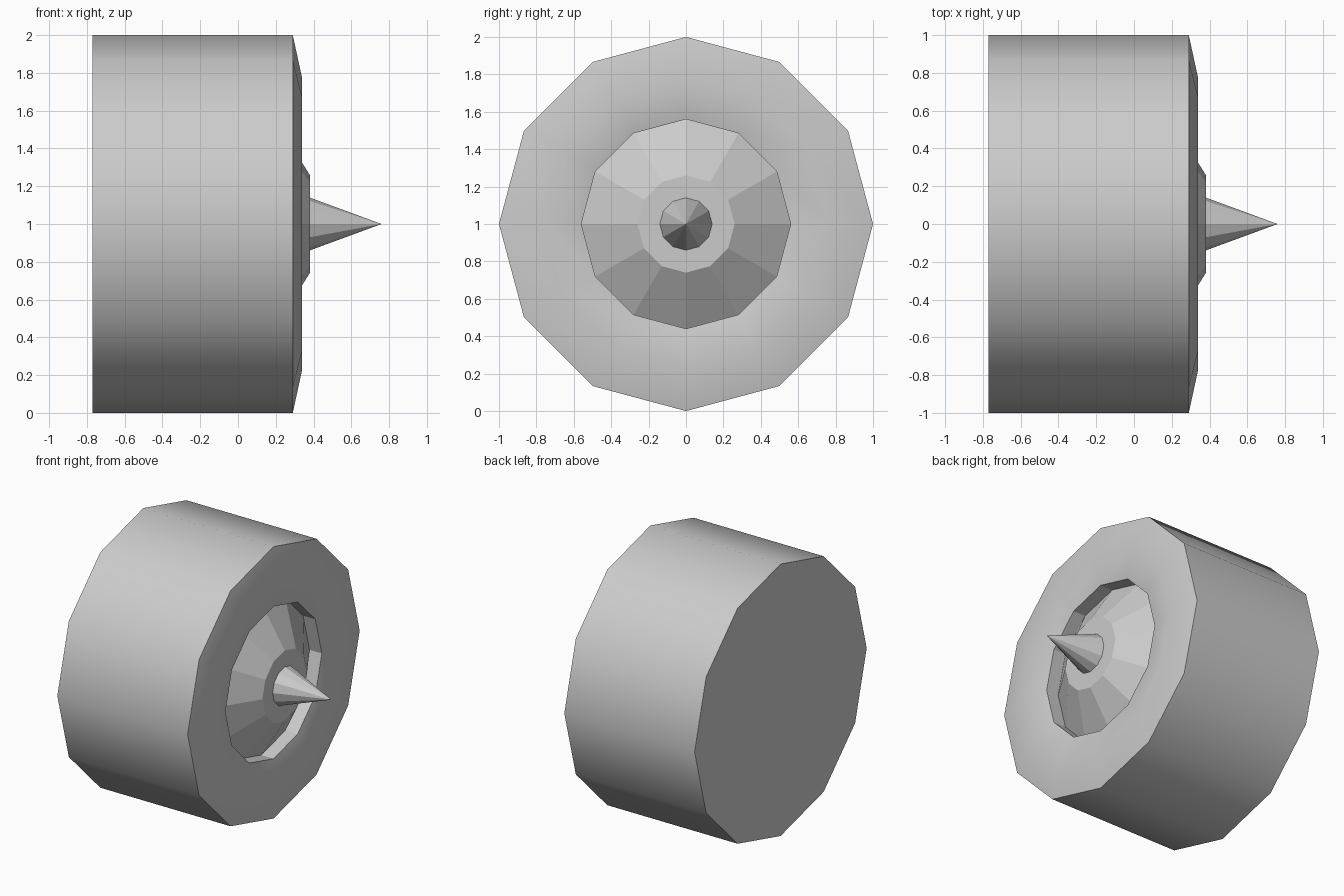
import bpy, bmesh, math

if "Cube" in bpy.data.objects:
    bpy.data.objects.remove(bpy.data.objects["Cube"])

SIDES = 12
AXIS_Z = 1.0


def lathe(name, profile, smooth=(), sharp=(), cap_start=False):
    """Spin (x, radius) points about the x axis; smooth = smooth bands, sharp = crisp rings."""
    bm = bmesh.new()
    rings = []
    for x, r in profile:
        if r == 0:
            rings.append([bm.verts.new((x, 0, AXIS_Z))] * SIDES)
            continue
        angles = [2 * math.pi * i / SIDES for i in range(SIDES)]
        rings.append([bm.verts.new((x, r * math.cos(a), AXIS_Z + r * math.sin(a))) for a in angles])
    for k in range(len(rings) - 1):
        a, b = rings[k], rings[k + 1]
        for i in range(SIDES):
            j = (i + 1) % SIDES
            quad = list(dict.fromkeys((a[i], a[j], b[j], b[i])))
            bm.faces.new(quad).smooth = k in smooth
    if cap_start:
        bm.faces.new(rings[0])
    for k in sharp:
        for i in range(SIDES):
            bm.edges.get((rings[k][i], rings[k][(i + 1) % SIDES])).smooth = False
    bmesh.ops.recalc_face_normals(bm, faces=bm.faces)
    # open shells: make sure the first band faces away from the axis
    bm.faces.ensure_lookup_table()
    f = bm.faces[0]
    c = f.calc_center_median()
    if f.normal.y * c.y + f.normal.z * (c.z - AXIS_Z) < 0:
        bmesh.ops.reverse_faces(bm, faces=bm.faces)
    mesh = bpy.data.meshes.new(name)
    bm.to_mesh(mesh)
    bm.free()
    obj = bpy.data.objects.new(name, mesh)
    bpy.context.collection.objects.link(obj)
    return obj


# Drum with closed back, rounded front rim and recess wall
lathe("drum", [(-0.77, 1.0), (0.29, 1.0), (0.34, 0.77), (0.29, 0.56), (0.19, 0.56)],
      smooth=(0, 1, 2), sharp=(0, 1, 3), cap_start=True)

# Faceted hub rising from the recess, with a flat top
lathe("hub", [(0.19, 0.56), (0.38, 0.26), (0.38, 0.0)])

# Pointed spike in the centre
lathe("spike", [(0.38, 0.14), (0.76, 0.0)])
